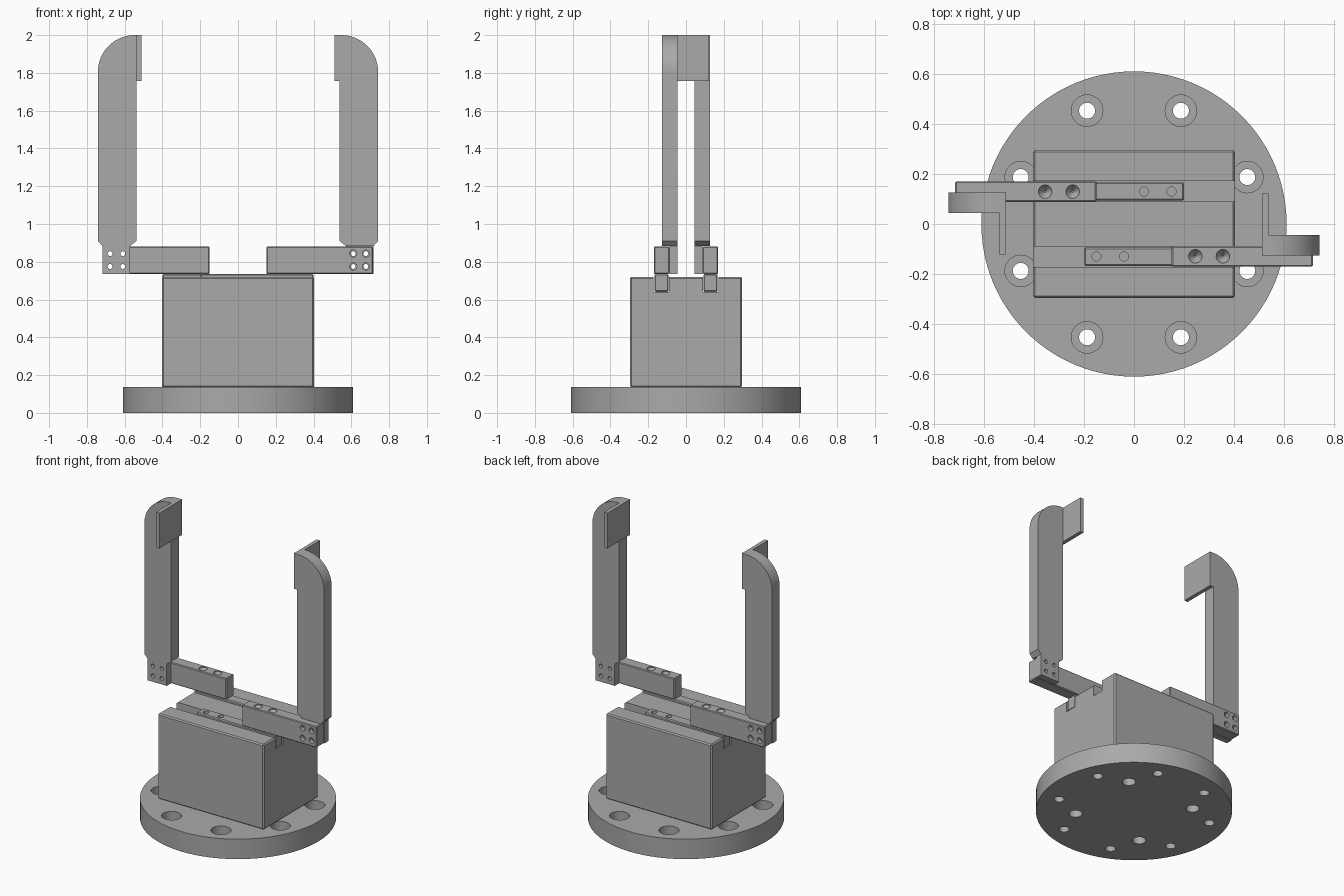
import bpy, bmesh, math
from mathutils import Matrix, Vector

if "Cube" in bpy.data.objects:
    bpy.data.objects.remove(bpy.data.objects["Cube"])

grey = bpy.data.materials.new("machined grey")
grey.diffuse_color = (0.4, 0.4, 0.4, 1)
grey.use_nodes = True
grey.node_tree.nodes["Principled BSDF"].inputs["Base Color"].default_value = grey.diffuse_color


def finish(bm, name):
    bmesh.ops.recalc_face_normals(bm, faces=bm.faces)
    me = bpy.data.meshes.new(name)
    bm.to_mesh(me)
    bm.free()
    me.materials.append(grey)
    ob = bpy.data.objects.new(name, me)
    bpy.context.collection.objects.link(ob)
    return ob


def box(name, lo, hi, bevel=0):
    bm = bmesh.new()
    bmesh.ops.create_cube(bm, size=1)
    for v in bm.verts:
        v.co = [lo[i] + (v.co[i] + 0.5) * (hi[i] - lo[i]) for i in range(3)]
    if bevel:
        bmesh.ops.bevel(bm, geom=bm.edges[:], offset=bevel, segments=1, affect='EDGES')
    return finish(bm, name)


def lathe(bm, profile, origin, axis, n):
    """Closed solid of revolution; profile is (radius, height along axis)."""
    rot = Vector((0, 0, 1)).rotation_difference(Vector(axis)).to_matrix()
    rings = []
    for r, h in profile:
        rings.append([bm.verts.new(Vector(origin) + rot @ Vector((
            r * math.cos(2 * math.pi * k / n), r * math.sin(2 * math.pi * k / n), h)))
            for k in range(n)])
    for a, b in zip(rings, rings[1:]):
        for k in range(n):
            bm.faces.new((a[k], a[(k + 1) % n], b[(k + 1) % n], b[k]))
    bm.faces.new(rings[0])
    bm.faces.new(rings[-1])


def cut(ob, cutter):
    cutter.hide_render = True
    m = ob.modifiers.new("cut", 'BOOLEAN')
    m.operation, m.solver, m.object = 'DIFFERENCE', 'EXACT', cutter
    bpy.context.view_layer.objects.active = ob
    bpy.ops.object.modifier_apply(modifier=m.name)
    bpy.data.objects.remove(cutter)


def drill(ob, holes, axis, n=24):
    """holes: list of (origin, profile)."""
    bm = bmesh.new()
    for origin, profile in holes:
        lathe(bm, profile, origin, axis, n)
    cut(ob, finish(bm, "drill"))


def smooth(ob):
    bpy.ops.object.select_all(action='DESELECT')
    ob.select_set(True)
    bpy.context.view_layer.objects.active = ob
    bpy.ops.object.shade_smooth_by_angle(angle=math.radians(25))


# Round mounting flange: 8 counterbored holes plus 4 larger ones under the body
bm = bmesh.new()
lathe(bm, [(0.61, 0), (0.61, 0.137)], (0, 0, 0), (0, 0, 1), 96)
flange = finish(bm, "mounting_flange")
holes = []
for k in range(8):
    a = math.radians(22.5 + 45 * k)
    holes.append(((0.49 * math.cos(a), 0.49 * math.sin(a), 0),
                  [(0.032, -0.05), (0.032, 0.06), (0.063, 0.06), (0.063, 0.2)]))
for k in range(4):
    a = math.radians(45 + 90 * k)
    holes.append(((0.365 * math.cos(a), 0.365 * math.sin(a), 0),
                  [(0.042, -0.05), (0.042, 0.11)]))
drill(flange, holes, (0, 0, 1), 32)

# Actuator body with two open slide grooves
body = box("actuator_body", (-0.403, -0.296, 0.135), (0.403, 0.296, 0.72), 0.008)
for s in (-1, 1):
    y = 0.13 * s
    cut(body, box("groove", (-0.6, y - 0.041, 0.64), (0.6, y + 0.041, 0.9)))

# Right-hand jaw (front groove); the left one is the same turned half round
slider = box("jaw_slider", (-0.2, -0.167, 0.641), (0.4, -0.093, 0.735), 0.006)
drill(slider, [((x, -0.13, 0), [(0.018, 0.68), (0.018, 0.8)])
               for x in (-0.15, -0.04)], (0, 0, 1))

bar = box("jaw_bar", (0.15, -0.17, 0.735), (0.715, -0.088, 0.88), 0.005)
drill(bar, [((x, -0.129, 0), [(0.004, 0.845), (0.027, 0.875), (0.027, 0.95)])
            for x in (0.245, 0.355)], (0, 0, 1))
bolts = [(x, z) for x in (0.61, 0.677) for z in (0.775, 0.843)]
drill(bar, [((x, 0, z), [(0.013, -0.05), (0.013, -0.14), (0.019, -0.14), (0.019, -0.2)])
            for x, z in bolts], (0, 1, 0))

# Finger: side profile extruded in y, rounded outer top corner, chamfered foot
profile = [(0.572, 0.735), (0.717, 0.735), (0.717, 0.883), (0.742, 0.91)]
for k in range(17):
    a = math.pi / 2 * k / 16
    profile.append((0.547 + 0.195 * math.cos(a), 1.805 + 0.195 * math.sin(a)))
profile += [(0.512, 2.0), (0.512, 1.757), (0.538, 1.757), (0.538, 0.91), (0.572, 0.883)]
bm = bmesh.new()
face = bm.faces.new([bm.verts.new((x, -0.126, z)) for x, z in profile])
ext = bmesh.ops.extrude_face_region(bm, geom=[face])
for v in ext["geom"]:
    if isinstance(v, bmesh.types.BMVert):
        v.co.y = -0.044
finger = finish(bm, "jaw_finger")
# Thin the foot so it lies against the bar, then drill its bolt holes
cut(finger, box("foot_relief", (0.4, -0.3, 0.6), (0.9, -0.088, 0.883)))
drill(finger, [((x, 0, z), [(0.013, -0.2), (0.013, 0.1)]) for x, z in bolts], (0, 1, 0))

# Gripping pad reaching across from the finger tip
pad = box("grip_pad", (0.512, -0.046, 1.757), (0.538, 0.122, 2.0))

for ob in (flange, body, slider, bar, finger, pad):
    smooth(ob)

# Opposite jaw
for ob in (slider, bar, finger, pad):
    twin = ob.copy()
    twin.data = ob.data.copy()
    twin.name = "opposite_" + ob.name
    twin.data.transform(Matrix.Rotation(math.pi, 4, 'Z'))
    bpy.context.collection.objects.link(twin)
